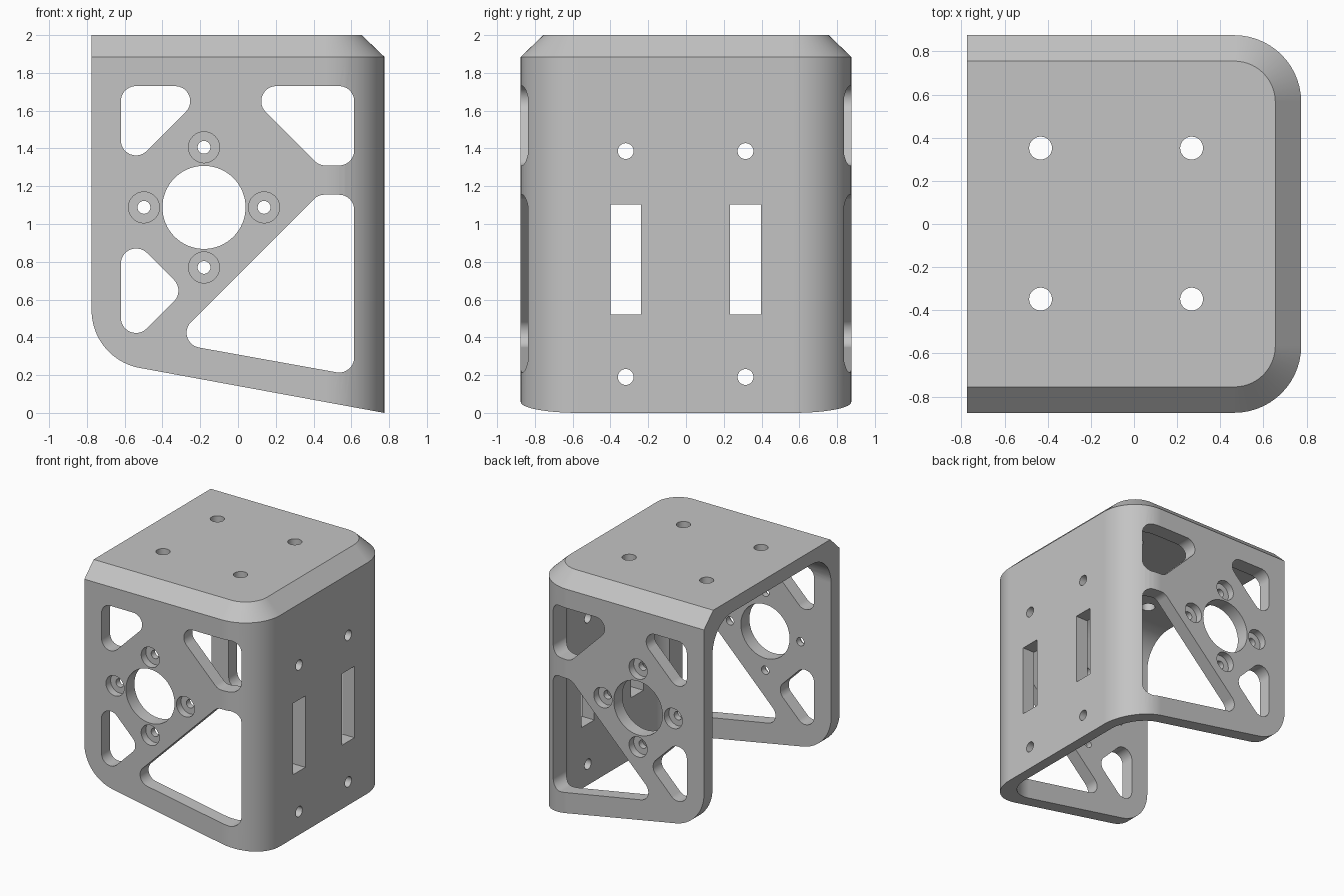
import bpy, bmesh, math
from mathutils import Vector

if "Cube" in bpy.data.objects:
    bpy.data.objects.remove(bpy.data.objects["Cube"], do_unlink=True)

X, Y, TOP = 0.775, 0.875, 2.0      # half width, half depth, height
WALL, CORNER, INNER = 0.11, 0.31, 0.25

grey = bpy.data.materials.new("light grey")
grey.use_nodes = True
grey.diffuse_color = (0.55, 0.55, 0.55, 1)
grey.node_tree.nodes["Principled BSDF"].inputs["Base Color"].default_value = (0.55, 0.55, 0.55, 1)


def rounded(points, radii, n=14):
    """Polygon with each corner replaced by an arc."""
    if not isinstance(radii, (list, tuple)):
        radii = [radii] * len(points)
    out = []
    for i, r in enumerate(radii):
        p = Vector(points[i])
        if r is None:
            out.append(p)
            continue
        a = (Vector(points[i - 1]) - p).normalized()
        b = (Vector(points[(i + 1) % len(points)]) - p).normalized()
        half = a.angle(b) / 2
        c = p + (a + b).normalized() * r / math.sin(half)
        t = r / math.tan(half)
        u, v = p + a * t - c, p + b * t - c
        sweep = math.pi - 2 * half
        for k in range(n + 1):
            f = k / n
            out.append(c + (u * math.sin((1 - f) * sweep) + v * math.sin(f * sweep)) / math.sin(sweep))
    return out


def circle(cx, cy, r, n=48):
    return [Vector((cx + r * math.cos(2 * math.pi * k / n), cy + r * math.sin(2 * math.pi * k / n)))
            for k in range(n)]


def loft(bm, rings):
    """Closed solid through rings of 3D points."""
    loops = [[bm.verts.new(p) for p in ring] for ring in rings]
    n = len(loops[0])
    for lo, hi in zip(loops, loops[1:]):
        for i in range(n):
            bm.faces.new((lo[i], lo[(i + 1) % n], hi[(i + 1) % n], hi[i]))
    bm.faces.new(loops[0][::-1])
    bm.faces.new(loops[-1])


def prism(bm, pts, axis, a, b):
    place = {"x": lambda p, d: (d, p[0], p[1]),
             "y": lambda p, d: (p[0], d, p[1]),
             "z": lambda p, d: (p[0], p[1], d)}[axis]
    loft(bm, [[place(p, d) for p in pts] for d in (a, b)])


def make(name, bm):
    bmesh.ops.remove_doubles(bm, verts=bm.verts, dist=1e-5)
    bmesh.ops.recalc_face_normals(bm, faces=bm.faces)
    me = bpy.data.meshes.new(name)
    bm.to_mesh(me)
    bm.free()
    me.materials.append(grey)
    ob = bpy.data.objects.new(name, me)
    bpy.context.collection.objects.link(ob)
    return ob


def combine(body, bm, operation="DIFFERENCE"):
    cutter = make("cutter", bm)
    cutter.hide_render = True
    mod = body.modifiers.new("cut", "BOOLEAN")
    mod.operation, mod.solver, mod.object = operation, "EXACT", cutter
    bpy.context.view_layer.objects.active = body
    bpy.ops.object.modifier_apply(modifier=mod.name)
    bpy.data.objects.remove(cutter, do_unlink=True)


def plan(inset, radius, left, z):
    """Plan outline, rounded on the right side only."""
    x, y = X - inset, Y - inset
    pts = rounded([(left, -y), (x, -y), (x, y), (left, y)], [None, radius, radius, None])
    return [(p.x, p.y, z) for p in pts]


# Outer shell with chamfered top edge
bm = bmesh.new()
loft(bm, [plan(0, CORNER, -1, -0.2), plan(0, CORNER, -1, 1.885),
          plan(0.12, CORNER - 0.12, -1, TOP)])
bracket = make("motor_bracket", bm)

# Side silhouette: sloping bottom and rounded lower left corner
bm = bmesh.new()
prism(bm, rounded([(-X, 0.285), (0.9, -0.023), (0.9, 2.2), (-X, 2.2)],
                  [CORNER, None, None, None], 20), "y", -1.2, 1.2)
combine(bracket, bm, "INTERSECT")

# Inside cavity with filleted edges, open at the left and bottom
bm = bmesh.new()
rings = [plan(WALL, INNER, -1.2, -0.4)]
for k in range(13):
    a = math.pi / 2 * k / 12
    d = INNER * (1 - math.cos(a))
    rings.append(plan(WALL + d, INNER - d, -1.2, TOP - WALL - INNER + INNER * math.sin(a)))
loft(bm, rings)
combine(bracket, bm)

# Windows, motor bore and screw holes through front and back walls
windows = [
    [(-0.62, 1.73), (-0.14, 1.73), (-0.62, 1.25)],
    [(0.01, 1.73), (0.615, 1.73), (0.615, 1.31), (0.43, 1.31)],
    [(-0.62, 0.87), (-0.505, 0.87), (-0.2825, 0.6475), (-0.62, 0.31)],
    [(0.425, 1.155), (0.615, 1.155), (0.615, 0.198), (-0.357, 0.373)],
]
BX, BZ, PITCH = -0.18, 1.088, 0.318
screws = [(BX + PITCH, BZ), (BX - PITCH, BZ), (BX, BZ + PITCH), (BX, BZ - PITCH)]
bm = bmesh.new()
for w in windows:
    prism(bm, rounded(w, 0.08), "y", -1.1, 1.1)
prism(bm, circle(BX, BZ, 0.22, 64), "y", -1.1, 1.1)
for x, z in screws:
    prism(bm, circle(x, z, 0.034, 32), "y", -1.1, 1.1)
combine(bracket, bm)

# Counterbores on both outer faces
bm = bmesh.new()
for x, z in screws:
    for s in (-1, 1):
        prism(bm, circle(x, z, 0.082), "y", s * (Y - 0.06), s * 1.1)
combine(bracket, bm)

# Slots and holes in the right wall
bm = bmesh.new()
for y in (-0.319, 0.315):
    prism(bm, [(y - 0.081, 0.52), (y + 0.081, 0.52), (y + 0.081, 1.103), (y - 0.081, 1.103)], "x", 0.5, 1.0)
    for z in (0.19, 1.386):
        prism(bm, circle(y, z, 0.042, 32), "x", 0.5, 1.0)
combine(bracket, bm)

# Holes in the top plate
bm = bmesh.new()
for x in (-0.433, 0.267):
    for y in (-0.348, 0.352):
        prism(bm, circle(x, y, 0.053, 40), "z", 1.7, 2.2)
combine(bracket, bm)

# Smooth curved walls, sharp edges kept
bpy.ops.object.select_all(action="DESELECT")
bracket.select_set(True)
bpy.context.view_layer.objects.active = bracket
bpy.ops.object.shade_smooth_by_angle(angle=math.radians(25))
weighted = bracket.modifiers.new("weighted_normals", "WEIGHTED_NORMAL")
weighted.keep_sharp = True
